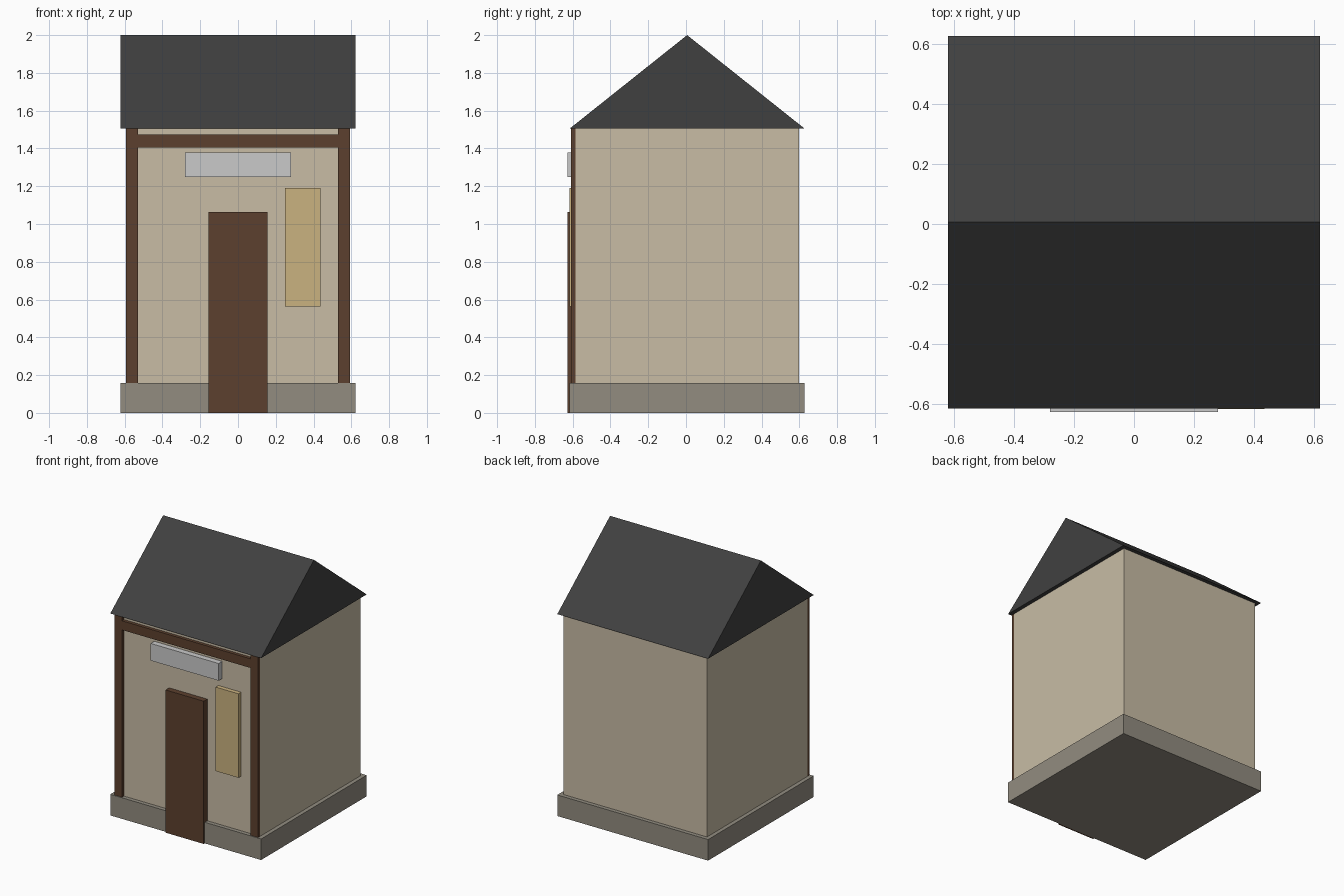
import bpy

if "Cube" in bpy.data.objects:
    bpy.data.objects.remove(bpy.data.objects["Cube"])


def material(name, rgb):
    """Flat colour given as sRGB 0-255, stored linear."""
    m = bpy.data.materials.new(name)
    lin = [((c / 255 + 0.055) / 1.055) ** 2.4 for c in rgb]
    m.diffuse_color = (*lin, 1)
    m.use_nodes = True
    m.node_tree.nodes["Principled BSDF"].inputs["Base Color"].default_value = m.diffuse_color
    return m


PLASTER = material("cream plaster", (200, 188, 165))
WOOD = material("brown wood", (92, 64, 46))
STONE = material("grey stone", (146, 140, 128))
TILE = material("dark roof", (64, 64, 64))
SIGN = material("light grey", (202, 202, 202))
PAPER = material("warm tan", (202, 178, 128))


def mesh_object(name, verts, faces, mat):
    me = bpy.data.meshes.new(name)
    me.from_pydata(verts, [], faces)
    me.materials.append(mat)
    ob = bpy.data.objects.new(name, me)
    bpy.context.collection.objects.link(ob)
    return ob


def box(name, x, y, z, mat):
    verts = [(a, b, c) for a in x for b in y for c in z]
    faces = [(0, 1, 3, 2), (4, 6, 7, 5), (0, 4, 5, 1),
             (2, 3, 7, 6), (0, 2, 6, 4), (1, 5, 7, 3)]
    return mesh_object(name, verts, faces, mat)


CY = 0.006          # centre of the main volume
BASE, EAVE = 0.157, 1.505
W, H = 0.592, 0.622  # half widths of walls and of base / roof
FRONT = CY - W

# Plinth and walls
box("plinth", (-H, H), (CY - H, CY + H), (0, BASE), STONE)
box("walls", (-W, W), (FRONT, CY + W), (BASE - 0.05, EAVE), PLASTER)

# Gable roof: triangle profile run along x
profile = [(CY - H, EAVE), (CY + H, EAVE), (CY, 2.0)]
mesh_object("roof", [(x, y, z) for x in (-H, H) for y, z in profile],
            [(0, 2, 1), (3, 4, 5), (0, 1, 4, 3), (1, 2, 5, 4), (2, 0, 3, 5)],
            TILE)

# Timber frame on the front
for side, x in (("left", (-W, -0.53)), ("right", (0.53, W))):
    box(side + "_post", x, (-0.61, FRONT), (BASE, EAVE), WOOD)
box("lintel", (-0.53, 0.53), (-0.61, FRONT), (1.405, 1.473), WOOD)

# Door, sign board and hanging panel
box("door", (-0.157, 0.157), (-0.628, FRONT), (0, 1.064), WOOD)
box("sign_board", (-0.28, 0.28), (-0.628, FRONT), (1.25, 1.378), SIGN)
box("side_panel", (0.249, 0.436), (-0.618, FRONT), (0.564, 1.19), PAPER)
